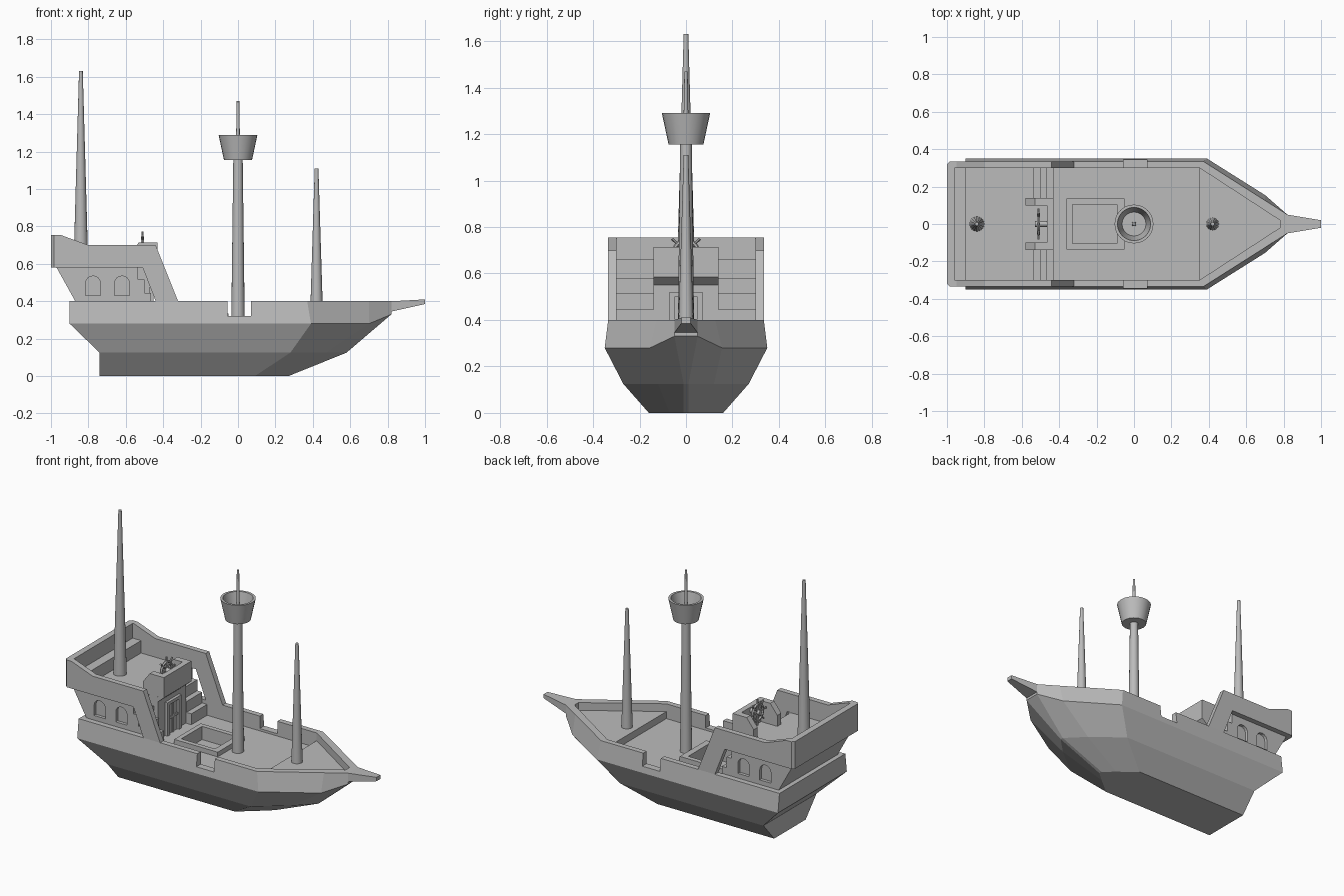
import bpy, bmesh, math
from mathutils import Vector, Matrix

old = bpy.data.objects.get("Cube")
if old:
    bpy.data.objects.remove(old, do_unlink=True)

grey = bpy.data.materials.new("plain_grey")
grey.use_nodes = True
grey.diffuse_color = (0.5, 0.5, 0.5, 1)
grey.node_tree.nodes["Principled BSDF"].inputs["Base Color"].default_value = (0.5, 0.5, 0.5, 1)


def finish(name, bm, smooth=False):
    bmesh.ops.recalc_face_normals(bm, faces=bm.faces)
    mesh = bpy.data.meshes.new(name)
    bm.to_mesh(mesh)
    bm.free()
    mesh.materials.append(grey)
    ob = bpy.data.objects.new(name, mesh)
    bpy.context.collection.objects.link(ob)
    if smooth:
        select(ob)
        bpy.ops.object.shade_smooth_by_angle(angle=math.radians(35))
    return ob


def select(ob):
    bpy.ops.object.select_all(action='DESELECT')
    ob.select_set(True)
    bpy.context.view_layer.objects.active = ob


def loft(name, rings, smooth=False, closed=False):
    """Skin equal-length rings of points; cap the ends unless closed."""
    bm = bmesh.new()
    vs = [[bm.verts.new(p) for p in r] for r in rings]
    n = len(vs[0])
    pairs = list(zip(vs, vs[1:])) + ([(vs[-1], vs[0])] if closed else [])
    for a, b in pairs:
        for i in range(n):
            j = (i + 1) % n
            bm.faces.new((a[i], a[j], b[j], b[i]))
    if not closed:
        bm.faces.new(vs[0])
        bm.faces.new(vs[-1])
    return finish(name, bm, smooth)


def prism(name, pts, axis, lo, hi):
    """Extrude a 2D outline along an axis: y takes (x, z), z takes (x, y)."""
    place = {'y': lambda p, h: (p[0], h, p[1]), 'z': lambda p, h: (p[0], p[1], h)}[axis]
    return loft(name, [[place(p, h) for p in pts] for h in (lo, hi)])


def box(name, x0, x1, y0, y1, z0, z1):
    return prism(name, [(x0, y0), (x1, y0), (x1, y1), (x0, y1)], 'z', z0, z1)


def turned(name, x, profile, sides=16, closed=False):
    """Round part standing at x, from (radius, z) pairs."""
    turn = [2 * math.pi * i / sides for i in range(sides)]
    return loft(name, [[(x + r * math.cos(t), r * math.sin(t), z) for t in turn]
                       for r, z in profile], True, closed)


def cut(ob, cutter):
    mod = ob.modifiers.new("cut", 'BOOLEAN')
    mod.object = cutter
    mod.operation = 'DIFFERENCE'
    mod.solver = 'EXACT'
    select(ob)
    bpy.ops.object.modifier_apply(modifier=mod.name)
    bpy.data.objects.remove(cutter, do_unlink=True)


DECK, FORE, QUARTER = 0.305, 0.35, 0.58

# Hull: four outlines from keel to rail, mirrored across the centre line
levels = [
    [(-.74, .16, 0), (.09, .16, 0), (.20, .07, 0), (.27, .01, 0)],
    [(-.74, .27, .125), (.28, .27, .125), (.47, .12, .125), (.58, .01, .125)],
    [(-.90, .35, .28), (.39, .35, .28), (.70, .155, .28), (.82, .05, .33)],
    [(-.90, .335, .4), (.37, .335, .4), (.70, .126, .4), (.82, .05, .4)],
]
hull = loft("hull", [r + [(x, -y, z) for x, y, z in reversed(r)] for r in levels])

# Deck wells, rail gaps and hatch pit
cut(hull, box("well", -.535, .35, -.30, .30, DECK, .5))
cut(hull, prism("fore_well", [(.34, .30), (.35, .30), (.78, .02), (.78, -.02),
                              (.35, -.30), (.34, -.30)], 'z', FORE, .5))
cut(hull, box("rail_gap", -.055, .07, -.4, .4, .32, .5))
cut(hull, box("pit", -.33, -.09, -.105, .105, .25, .5))

# Hatch frame
hatch = box("hatch_frame", -.36, -.05, -.135, .135, DECK - .01, DECK + .03)
cut(hatch, box("hatch_hole", -.33, -.09, -.105, .105, .2, .5))

# Bowsprit
loft("bowsprit", [[(x, -w, lo), (x, w, lo), (x, w, hi), (x, -w, hi)]
                  for x, w, lo, hi in ((.79, .05, .335, .4), (.82, .05, .345, .4),
                                       (1, .02, .385, .41))])

# Stern cabin with arched window recesses on both sides
cabin = prism("stern_cabin", [(-.97, QUARTER), (-.535, QUARTER), (-.535, .30),
                              (-.87, .30), (-.87, .4)], 'y', -.30, .30)
for x in (-.775, -.62):
    arch = [(x + .04 * math.cos(a), .495 + .04 * math.sin(a))
            for a in (math.pi * i / 8 for i in range(9))]
    outline = [(x - .04, .43), (x + .04, .43)] + arch
    for s in (-1, 1):
        cut(cabin, prism("window", outline, 'y', *sorted((s * .28, s * .4))))

# Raised stern sides, back wall and bench
for s, side in ((1, "left"), (-1, "right")):
    prism(side + "_stern_side",
          [(-.985, .755), (-.95, .755), (-.80, .70), (-.44, .70), (-.32, .40), (-.32, .38),
           (-.44, .38), (-.44, .40), (-.51, QUARTER), (-.985, QUARTER)],
          'y', *sorted((s * .30, s * .335)))
prism("stern_back_wall", [(-.96, -.334), (-.985, -.334), (-1, -.32), (-1, .32),
                          (-.985, .334), (-.96, .334)], 'z', QUARTER, .755)
box("stern_bench", -.965, -.90, -.30, .30, QUARTER - .005, .66)

# Stairs on both sides of the cabin door
for s, side in ((1, "left"), (-1, "right")):
    steps = [(-.54, DECK - .005), (-.43, DECK - .005)]
    for i in range(3):
        x, z = -.43 - .035 * i, .375 + .07 * i
        steps += [(x, z), (x - .035, z)]
    steps[-1] = (-.54, .515)
    prism(side + "_stairs", steps, 'y', *sorted((s * .14, s * .30)))
    # Slanted cheek of the helm stand
    prism(side + "_helm_cheek", [(-.58, QUARTER - .005), (-.58, .65), (-.53, .715), (-.43, .715),
                                 (-.43, QUARTER + .005), (-.53, QUARTER - .005)],
          'y', *sorted((s * .10, s * .14)))

# Helm stand overhanging the door wall
prism("helm_stand", [(-.54, .30), (-.47, .30), (-.47, .55), (-.43, .585), (-.43, .715),
                     (-.465, .715), (-.465, QUARTER), (-.54, QUARTER)], 'y', -.14, .14)

# Door: frame, leaf and cross bars
frame = box("door_frame", -.475, -.452, -.07, .07, DECK - .005, .52)
cut(frame, box("door_opening", -.466, -.4, -.047, .047, DECK, .50))
box("door_upright", -.468, -.460, -.007, .007, DECK, .50)
box("door_crossbar", -.468, -.460, -.047, .047, .40, .415)

# Ship's wheel: rim, hub and eight handled spokes
WHEEL = Vector((-.51, 0, .69))
rim = []
for i in range(24):
    a = 2 * math.pi * i / 24
    rim.append([(WHEEL.x + .009 * math.sin(b),
                 (.052 + .009 * math.cos(b)) * math.cos(a),
                 WHEEL.z + (.052 + .009 * math.cos(b)) * math.sin(a))
                for b in (math.pi * k / 3 for k in range(6))])
loft("wheel_rim", rim, True, True)
bm = bmesh.new()
for i in range(8):
    m = Matrix.Translation(WHEEL) @ Matrix.Rotation(math.pi / 4 * i, 4, 'X') \
        @ Matrix.Translation((0, 0, .042))
    bmesh.ops.create_cone(bm, cap_ends=True, segments=8, radius1=.005, radius2=.006,
                          depth=.084, matrix=m)
finish("wheel_spokes", bm, True)
bm = bmesh.new()
bmesh.ops.create_cone(bm, cap_ends=True, segments=12, radius1=.015, radius2=.015, depth=.075,
                      matrix=Matrix.Translation(WHEEL + Vector((.018, 0, 0)))
                      @ Matrix.Rotation(math.pi / 2, 4, 'Y'))
finish("wheel_hub", bm, True)

# Masts and lookout
turned("aft_mast", -.84, [(.04, QUARTER - .01), (.01, 1.63)])
turned("fore_mast", .42, [(.034, FORE - .01), (.01, 1.11)])
turned("main_mast", 0, [(.036, DECK - .01), (.025, 1.17)])
turned("main_topmast", 0, [(.012, 1.16), (.007, 1.47)])
turned("lookout", 0, [(.075, 1.155), (.104, 1.29), (.089, 1.29), (.064, 1.175)], 24)
